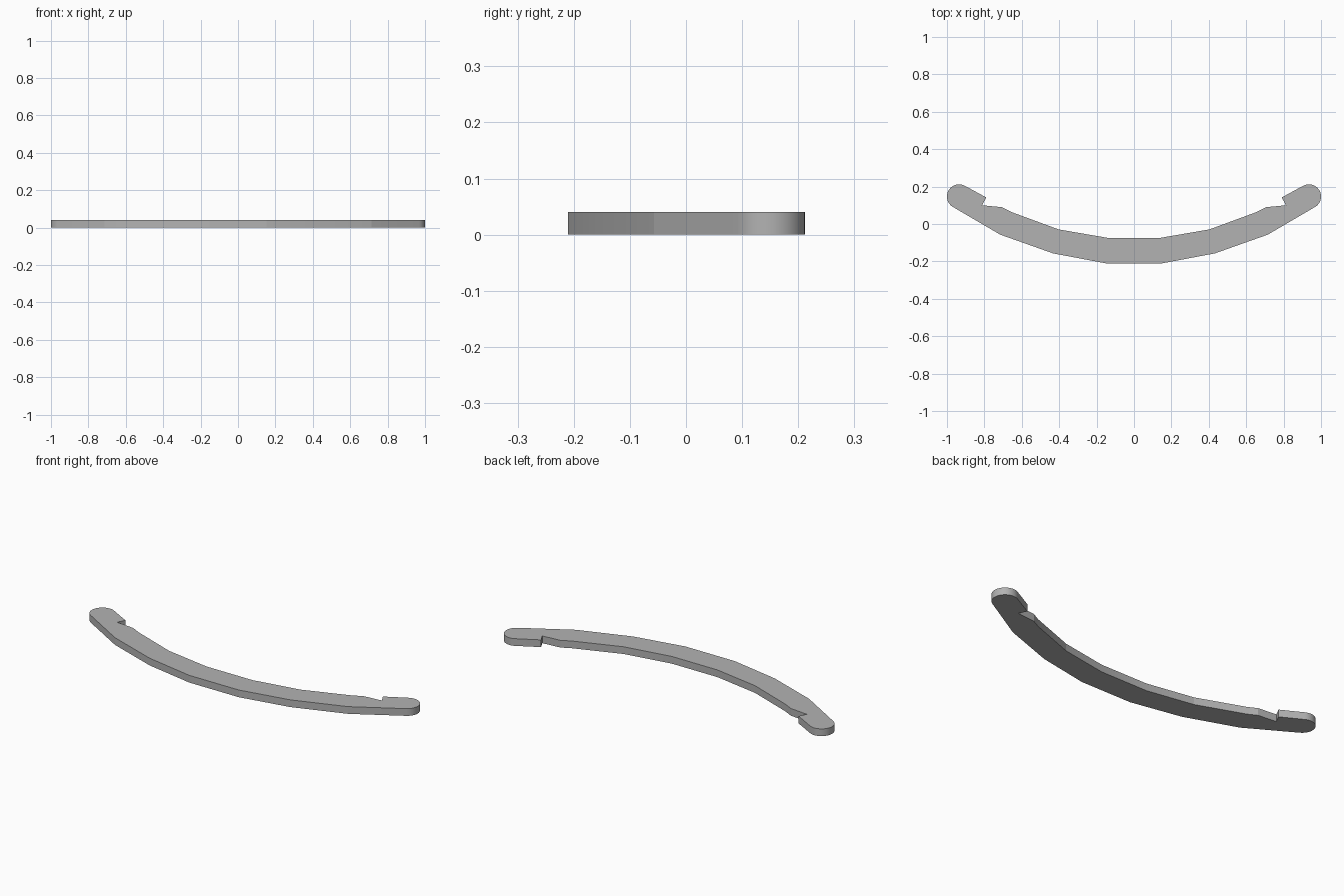
import bpy
import bmesh
from math import radians, sin, cos

if "Cube" in bpy.data.objects:
    bpy.data.objects.remove(bpy.data.objects["Cube"], do_unlink=True)

THICKNESS = 0.04
TIP_X, TIP_Y, TIP_R = 0.935, 0.147, 0.065

# Plain grey material
grey = bpy.data.materials.new("plain grey")
grey.use_nodes = True
colour = (0.45, 0.45, 0.45, 1)
grey.diffuse_color = colour
grey.node_tree.nodes["Principled BSDF"].inputs["Base Color"].default_value = colour

# Left half outline: faceted front edge, rounded tip, notched back edge
front_edge = [(0.152, -0.21), (0.433, -0.157), (0.715, -0.057)]
tip = [(TIP_X + TIP_R * cos(radians(a)), TIP_Y + TIP_R * sin(radians(a)))
       for a in range(-60, 121, 10)]
back_edge = [(0.79, 0.142), (0.812, 0.1), (0.706, 0.09),
             (0.658, 0.065), (0.403, -0.029), (0.141, -0.074)]
half = front_edge + tip + back_edge
outline = half + [(-x, y) for x, y in reversed(half)]

# Curved bar: extrude the mirrored outline upwards
bm = bmesh.new()
base = bm.faces.new([bm.verts.new((x, y, 0)) for x, y in outline])
top = bmesh.ops.extrude_face_region(bm, geom=[base], use_keep_orig=True)
bmesh.ops.translate(bm, vec=(0, 0, THICKNESS),
                    verts=[v for v in top["geom"] if isinstance(v, bmesh.types.BMVert)])
bmesh.ops.recalc_face_normals(bm, faces=bm.faces)
mesh = bpy.data.meshes.new("curved_bar")
bm.to_mesh(mesh)
bm.free()
mesh.materials.append(grey)

bar = bpy.data.objects.new("curved_bar", mesh)
bpy.context.collection.objects.link(bar)
bpy.context.view_layer.objects.active = bar
bar.select_set(True)
# Keep the facets crisp while the tips stay round
bpy.ops.object.shade_smooth_by_angle(angle=radians(10.05))
